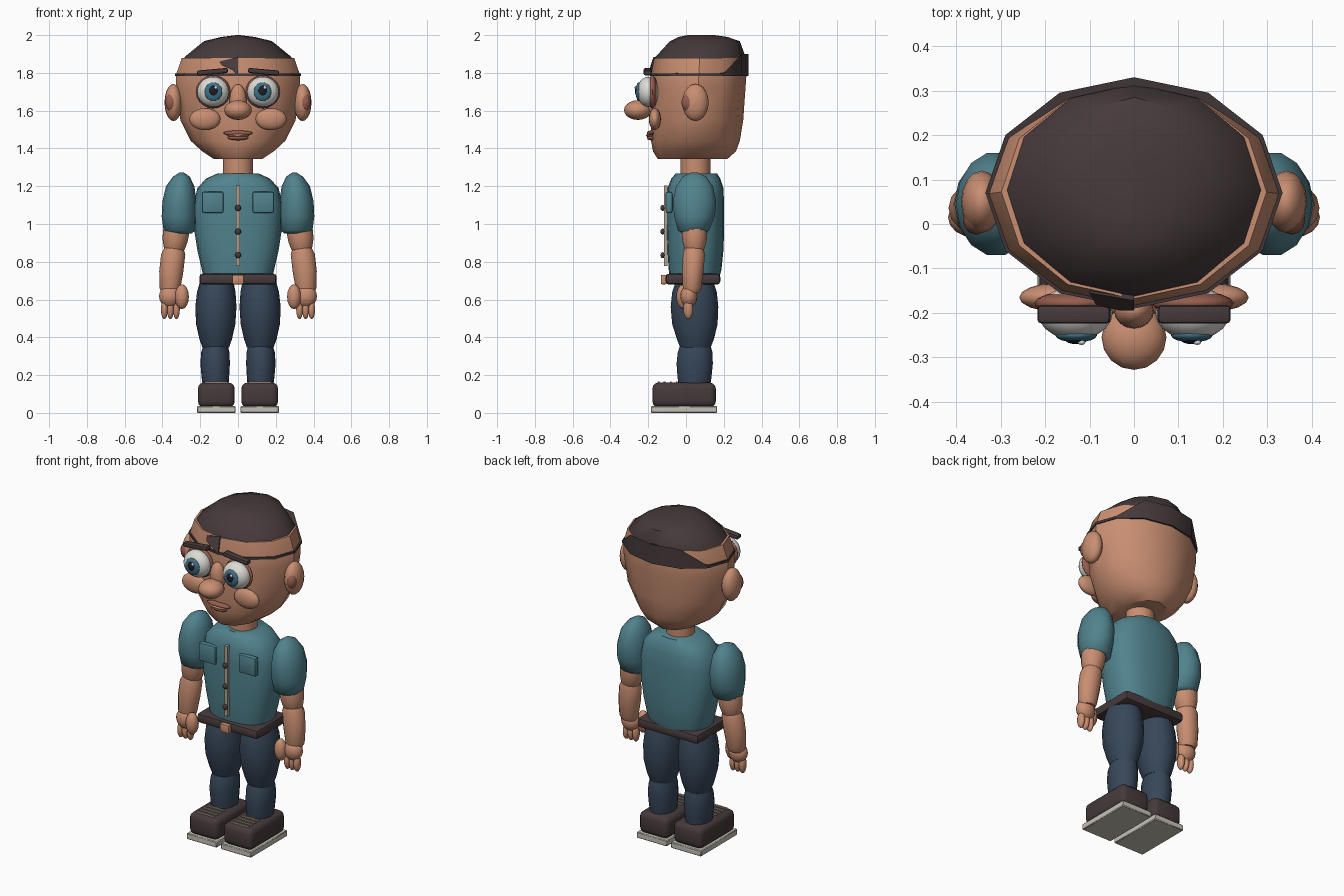
import bpy, bmesh, math
from mathutils import Matrix, Vector


def colour(name, r, g, b):
    m = bpy.data.materials.new(name)
    m.diffuse_color = (r, g, b, 1)
    return m


SKIN = colour("skin", .58, .27, .165)
BLUSH = colour("blush_brown", .30, .11, .075)
DARK = colour("dark_brown", .062, .042, .044)
TEAL = colour("shirt_teal", .082, .225, .27)
NAVY = colour("trouser_navy", .038, .062, .10)
CREAM = colour("sole_cream", .56, .54, .47)
WHITE = colour("eye_white", .72, .71, .67)
IRIS = colour("iris_blue", .05, .17, .24)
BLACK = colour("pupil_black", .012, .012, .02)
TAN = colour("trim_tan", .45, .37, .28)


def finish(name, bm, mat, angle=40):
    bmesh.ops.recalc_face_normals(bm, faces=bm.faces)
    me = bpy.data.meshes.new(name)
    bm.to_mesh(me)
    bm.free()
    me.materials.append(mat)
    me.shade_smooth()
    me.set_sharp_from_angle(angle=math.radians(angle))
    ob = bpy.data.objects.new(name, me)
    bpy.context.collection.objects.link(ob)
    return ob


def ball(name, loc, size, mat, tilt=0, seg=16, rings=10):
    """Ellipsoid with half-sizes, tilted about the y axis."""
    bm = bmesh.new()
    bmesh.ops.create_uvsphere(bm, u_segments=seg, v_segments=rings, radius=1)
    mx = Matrix.Translation(loc) @ Matrix.Rotation(tilt, 4, 'Y') @ Matrix.Diagonal((*size, 1))
    bmesh.ops.transform(bm, matrix=mx, verts=bm.verts)
    return finish(name, bm, mat, 60)


def box(name, loc, size, mat, bevel=0, tilt=0, segs=2):
    """Box with full sizes and rounded edges."""
    bm = bmesh.new()
    bmesh.ops.create_cube(bm, size=1)
    bmesh.ops.scale(bm, vec=size, verts=bm.verts)
    if bevel:
        bmesh.ops.bevel(bm, geom=bm.edges[:], offset=bevel, segments=segs,
                        profile=.5, affect='EDGES', clamp_overlap=True)
    mx = Matrix.Translation(loc) @ Matrix.Rotation(tilt, 4, 'Y')
    bmesh.ops.transform(bm, matrix=mx, verts=bm.verts)
    return finish(name, bm, mat)


def loft(name, rings, mat, n=12, power=2, angle=40, caps=True):
    """Stack of rings (z, cx, cy, rx, ry), rounded-square when power > 2."""
    bm = bmesh.new()
    rows = []
    for z, cx, cy, rx, ry in rings:
        row = []
        for i in range(n):
            a = 2 * math.pi * i / n
            c, s = math.cos(a), math.sin(a)
            x = math.copysign(abs(c) ** (2 / power), c) * rx
            y = math.copysign(abs(s) ** (2 / power), s) * ry
            row.append(bm.verts.new((cx + x, cy + y, z)))
        rows.append(row)
    for lo, hi in zip(rows, rows[1:]):
        for i in range(n):
            j = (i + 1) % n
            bm.faces.new((lo[i], lo[j], hi[j], hi[i]))
    if caps:
        bm.faces.new(rows[0][::-1])
        bm.faces.new(rows[-1])
    return finish(name, bm, mat, angle)


# Head, neck and hair
loft("head", [(1.345, 0, .035, .13, .185), (1.385, 0, .045, .19, .22),
              (1.44, 0, .05, .25, .235), (1.55, 0, .058, .305, .245),
              (1.72, 0, .065, .33, .25), (1.79, 0, .068, .328, .252),
              (1.878, 0, .072, .298, .24)], SKIN, angle=35)
loft("neck", [(1.24, 0, .05, .08, .08), (1.37, 0, .05, .08, .08)], SKIN, 16)
loft("hair_cap", [(1.868, 0, .075, .29, .24), (1.885, 0, .077, .282, .238),
                  (1.968, 0, .10, .18, .185), (1.99, 0, .09, .09, .13),
                  (2.0, 0, .08, .01, .07)], DARK, angle=50)
band = loft("hairline_band", [(1.783, 0, .07, .334, .26), (1.797, 0, .07, .334, .26)], DARK)
for v in band.data.vertices:      # band climbs to the cap at the nape
    if v.co.z > 1.79 and v.co.y > .28:
        v.co.z = 1.9

# Forelock on the forehead
bm = bmesh.new()
front = [bm.verts.new(p) for p in ((0, -.194, 1.785), (0, -.172, 1.885),
                                   (-.10, -.155, 1.86), (-.085, -.182, 1.84),
                                   (-.03, -.195, 1.815))]
face = bm.faces.new(front)
ext = bmesh.ops.extrude_face_region(bm, geom=[face])
bmesh.ops.translate(bm, vec=(0, .03, 0),
                    verts=[g for g in ext["geom"] if isinstance(g, bmesh.types.BMVert)])
finish("forelock", bm, DARK)

# Nose and mouth
ball("nose_bridge", (0, -.195, 1.655), (.045, .04, .085), SKIN)
ball("nose_tip", (0, -.255, 1.603), (.073, .073, .052), SKIN)
ball("upper_lip", (0, -.185, 1.481), (.078, .022, .014), BLUSH)
ball("lower_lip", (0, -.185, 1.457), (.055, .022, .014), BLUSH)
ball("lip_middle", (0, -.19, 1.469), (.06, .022, .009), SKIN)

# Shirt, belt and trimmings
loft("shirt", [(.71, 0, .045, .18, .13), (.76, 0, .048, .192, .14),
               (.86, 0, .05, .215, .148), (.97, 0, .05, .232, .152),
               (1.1, 0, .05, .236, .152), (1.19, 0, .05, .215, .148),
               (1.24, 0, .052, .17, .13), (1.267, 0, .055, .11, .11)],
     TEAL, 20, 2.5, 45)
box("belt", (0, .037, .708), (.41, .29, .058), DARK, .018)
box("belt_buckle", (0, -.118, .706), (.06, .03, .05), SKIN, .006)
box("shirt_placket", (0, -.107, .99), (.02, .02, .425), TAN)
for z in (1.085, .96, .835):
    ball("shirt_button", (0, -.123, z), (.016, .012, .016), DARK, 0, 12, 8)

for s in (-1, 1):
    # Face details
    ball("eye_socket", (s * .132, -.178, 1.70), (.092, .028, .088), BLUSH)
    ball("eyeball", (s * .132, -.2, 1.70), (.084, .06, .08), WHITE, 0, 20, 12)
    ball("iris", (s * .130, -.25, 1.70), (.047, .016, .05), IRIS)
    ball("pupil", (s * .130, -.26, 1.705), (.025, .01, .028), BLACK)
    ball("eye_glint", (s * .130 + .012, -.266, 1.722), (.009, .006, .009), WHITE, 0, 8, 6)
    box("eyebrow", (s * .135, -.203, 1.806), (.165, .042, .027), DARK, .01, s * .09)
    ball("cheek", (s * .175, -.165, 1.555), (.083, .032, .058), SKIN)
    ball("ear", (s * .342, .05, 1.643), (.047, .07, .098), SKIN)
    ball("inner_ear", (s * .355, .01, 1.643), (.03, .034, .048), BLUSH, 0, 12, 8)

    # Shirt pocket
    box("shirt_pocket", (s * .134, -.09, 1.115), (.115, .035, .112), TEAL, .01)

    # Arm
    loft("sleeve", [(.95, s * .305, .04, .06, .06), (.965, s * .31, .04, .084, .085),
                    (1.04, s * .312, .045, .092, .11), (1.12, s * .31, .045, .09, .118),
                    (1.2, s * .306, .045, .075, .1), (1.25, s * .3, .045, .045, .065),
                    (1.272, s * .298, .045, .012, .02)], TEAL, 14, 2, 60)
    ball("upper_arm", (s * .328, .045, .955), (.07, .068, .14), SKIN, -s * .12)
    loft("forearm", [(.635, s * .358, .03, .045, .04), (.66, s * .36, .032, .055, .05),
                     (.75, s * .353, .036, .064, .058), (.84, s * .343, .042, .064, .06),
                     (.875, s * .34, .043, .05, .05)], SKIN, 14, 2, 60)
    ball("palm", (s * .36, .015, .618), (.058, .045, .06), SKIN)
    for dx in (-.032, 0, .032):
        ball("finger", (s * .358 + dx, .012, .548), (.019, .026, .052), SKIN, 0, 10, 8)
    ball("thumb", (s * .297, -.015, .615), (.037, .036, .066), SKIN, 0, 12, 8)

    # Leg
    loft("thigh", [(.345, s * .118, .05, .07, .08), (.39, s * .118, .05, .086, .098),
                   (.47, s * .118, .047, .104, .12), (.56, s * .117, .045, .109, .126),
                   (.64, s * .115, .045, .102, .118), (.71, s * .112, .045, .085, .095)],
         NAVY, 16, 2, 50)
    loft("shin", [(.12, s * .118, .045, .066, .08), (.19, s * .12, .045, .073, .09),
                  (.26, s * .121, .046, .078, .096), (.32, s * .12, .048, .075, .092),
                  (.365, s * .118, .05, .062, .078)], NAVY, 16, 2, 50)

    # Shoe
    box("shoe", (s * .115, -.01, .095), (.195, .336, .13), DARK, .032, segs=3)
    box("shoe_sole", (s * .115, -.01, .018), (.203, .35, .036), CREAM, .004, segs=1)
    for i in range(4):
        box("shoe_lace", (s * .115, -.145 + i * .032, .162), (.12, .01, .01), TAN)
